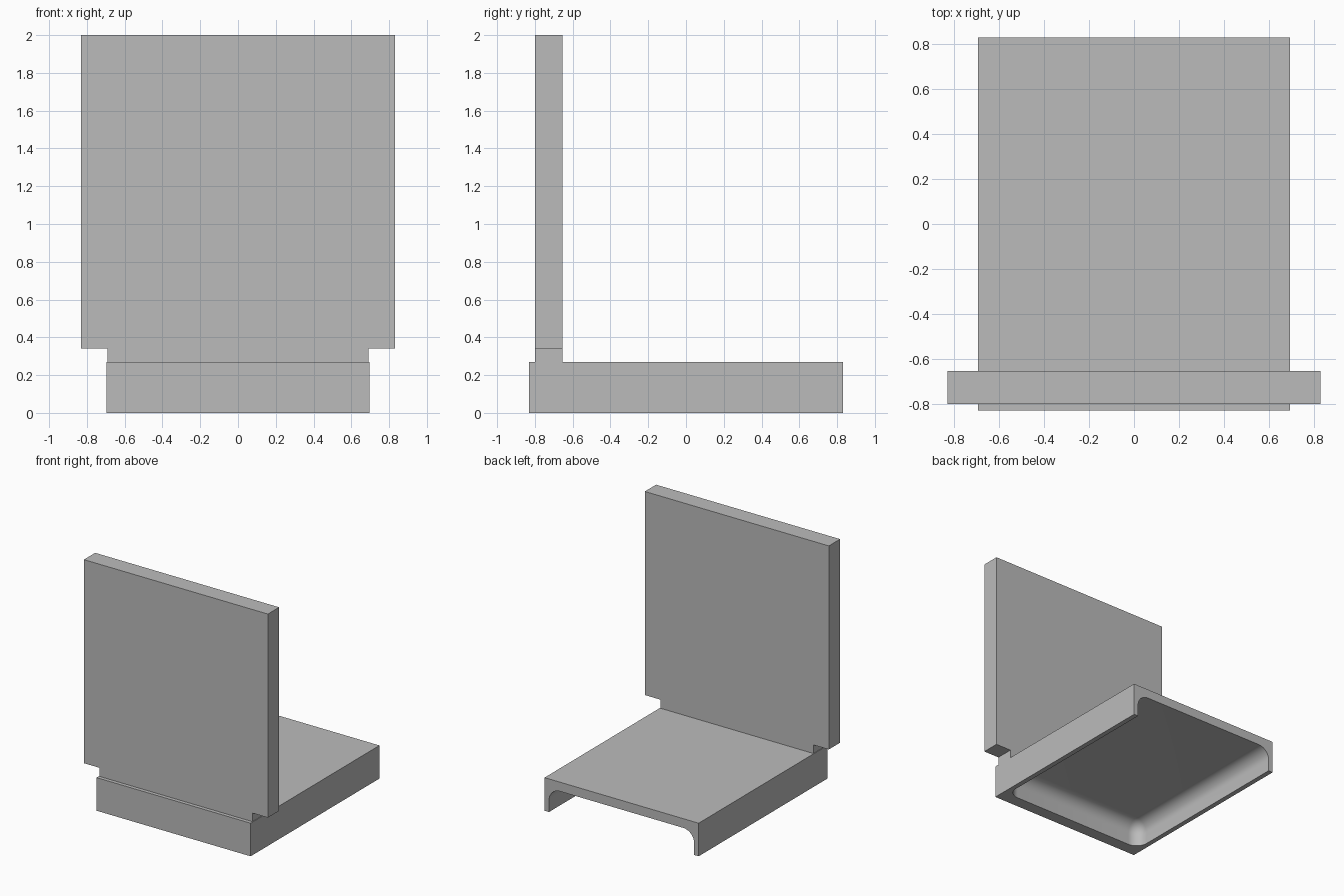
import bpy, bmesh

default = bpy.data.objects.get("Cube")
if default:
    bpy.data.objects.remove(default, do_unlink=True)

# One plain grey for everything
grey = bpy.data.materials.new("plain_grey")
grey.use_nodes = True
colour = (0.5, 0.5, 0.5, 1)
grey.diffuse_color = colour
grey.node_tree.nodes["Principled BSDF"].inputs["Base Color"].default_value = colour


def add_object(name, bm):
    bmesh.ops.recalc_face_normals(bm, faces=bm.faces)
    mesh = bpy.data.meshes.new(name)
    bm.to_mesh(mesh)
    bm.free()
    mesh.materials.append(grey)
    obj = bpy.data.objects.new(name, mesh)
    bpy.context.collection.objects.link(obj)
    return obj


def box(x, y0, y1, z0, z1):
    bm = bmesh.new()
    bmesh.ops.create_cube(bm, size=1)
    for v in bm.verts:
        v.co.x *= 2 * x
        v.co.y = y1 if v.co.y > 0 else y0
        v.co.z = z1 if v.co.z > 0 else z0
    return bm


# Hollow base, open underneath and at the back
base = add_object("base", box(0.695, -0.83, 0.83, 0, 0.27))

# Rounded cavity shape: fillets round the ceiling and the front corners
ceiling, front = 0.195, -0.73
bm = box(0.655, front, 1.2, -0.5, ceiling)
rounded = []
for e in bm.edges:
    a, b = (v.co for v in e.verts)
    on_ceiling = min(a.z, b.z) > 0
    on_front = max(a.y, b.y) < 0
    upright = abs(a.z - b.z) > 0.1
    if (on_ceiling and min(a.y, b.y) < 0) or (on_front and upright):
        rounded.append(e)
bmesh.ops.bevel(bm, geom=rounded, offset=0.1, segments=10, profile=0.5, affect='EDGES')
cavity = add_object("cavity_cutter", bm)
cavity.hide_render = True

cut = base.modifiers.new("cavity", 'BOOLEAN')
cut.operation = 'DIFFERENCE'
cut.solver = 'EXACT'
cut.object = cavity
bpy.ops.object.select_all(action='DESELECT')
bpy.context.view_layer.objects.active = base
base.select_set(True)
bpy.ops.object.modifier_apply(modifier=cut.name)
bpy.data.objects.remove(cavity, do_unlink=True)
bpy.ops.object.shade_smooth_by_angle(angle=0.6)

# Upright panel with a narrower foot, extruded from its outline
half = [(0.69, 0.27), (0.69, 0.34), (0.83, 0.34), (0.83, 2.0)]
outline = half + [(-x, z) for x, z in reversed(half)]
bm = bmesh.new()
face = bm.faces.new([bm.verts.new((x, -0.8, z)) for x, z in outline])
solid = bmesh.ops.extrude_face_region(bm, geom=[face])
moved = [v for v in solid["geom"] if isinstance(v, bmesh.types.BMVert)]
bmesh.ops.translate(bm, vec=(0, 0.145, 0), verts=moved)
add_object("upright_panel", bm)
